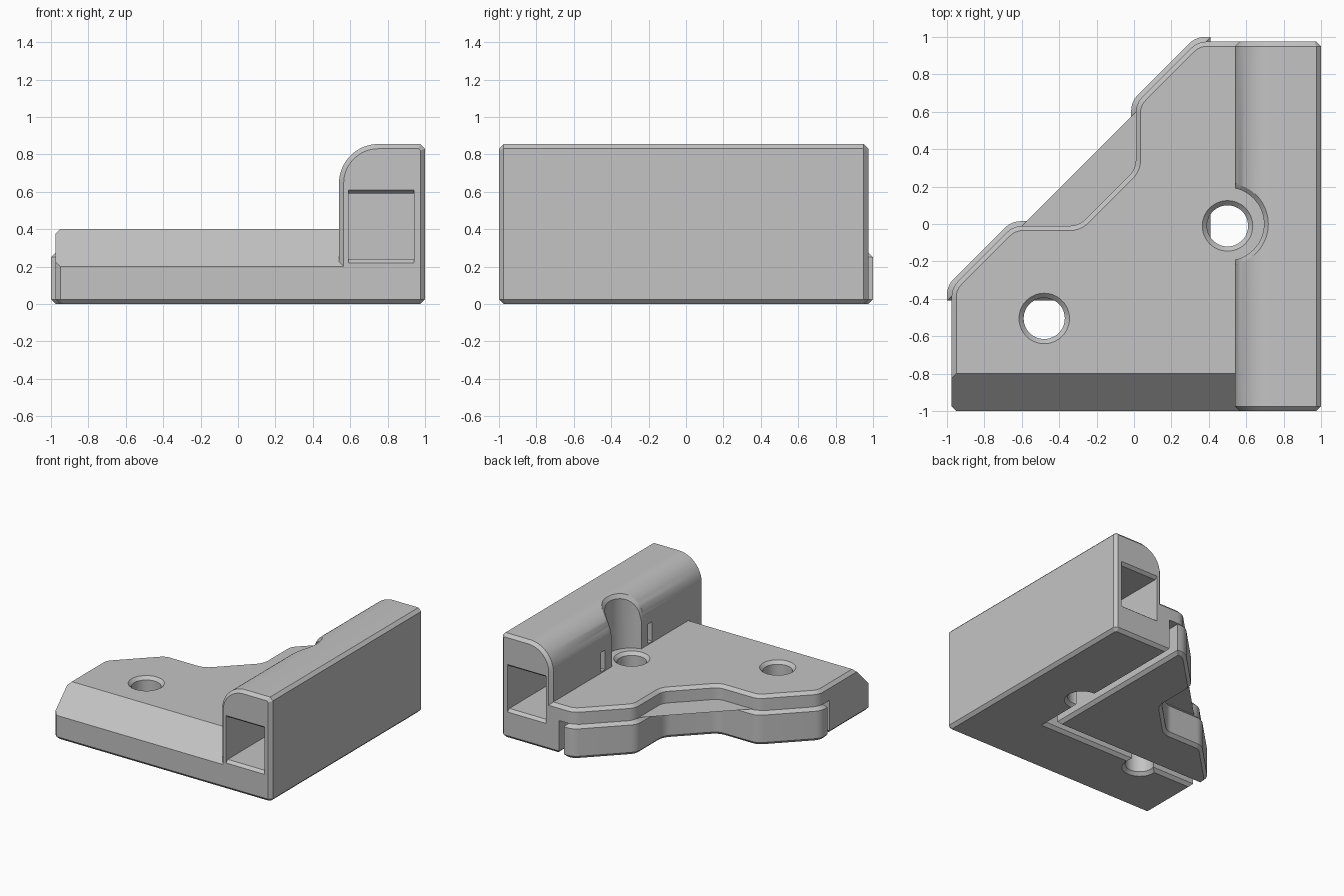
import bpy, bmesh
from math import sin, cos, pi, sqrt, radians
from mathutils import Vector

cube = bpy.data.objects.get("Cube")
if cube:
    bpy.data.objects.remove(cube, do_unlink=True)

grey = bpy.data.materials.new("light grey plastic")
grey.use_nodes = True
grey.diffuse_color = (0.55, 0.55, 0.55, 1)
grey.node_tree.nodes["Principled BSDF"].inputs["Base Color"].default_value = grey.diffuse_color
C = 0.025  # chamfer size


def inset(pts, d):
    """Offset a counter-clockwise outline inward with mitred corners."""
    out = []
    for i, p in enumerate(pts):
        p = Vector(p)
        e1 = (p - Vector(pts[i - 1])).normalized()
        e2 = (Vector(pts[(i + 1) % len(pts)]) - p).normalized()
        n1, n2 = Vector((-e1.y, e1.x)), Vector((-e2.y, e2.x))
        out.append(p + (n1 + n2) * d / (1 + n1.dot(n2)))
    return out


def skin(name, rings):
    """Closed solid through a stack of equal rings."""
    bm = bmesh.new()
    vs = [[bm.verts.new(p) for p in ring] for ring in rings]
    n = len(vs[0])
    for a, b in zip(vs, vs[1:]):
        for i in range(n):
            j = (i + 1) % n
            bm.faces.new((a[i], a[j], b[j], b[i]))
    bm.faces.new(vs[0][::-1])
    bm.faces.new(vs[-1])
    bmesh.ops.recalc_face_normals(bm, faces=bm.faces)
    me = bpy.data.meshes.new(name)
    bm.to_mesh(me)
    bm.free()
    me.materials.append(grey)
    ob = bpy.data.objects.new(name, me)
    bpy.context.collection.objects.link(ob)
    return ob


AXES = {"x": lambda u, v, w: (w, u, v),
        "y": lambda u, v, w: (u, w, v),
        "z": lambda u, v, w: (u, v, w)}


def loft(name, outline, layers, axis="z"):
    """Prism whose layers are (position, inset) pairs along an axis."""
    return skin(name, [[AXES[axis](p.x, p.y, w) for p in inset(outline, d)]
                       for w, d in layers])


def combine(target, other, operation):
    mod = target.modifiers.new(operation, "BOOLEAN")
    mod.operation, mod.object, mod.solver = operation, other, "EXACT"
    bpy.context.view_layer.objects.active = target
    bpy.ops.object.modifier_apply(modifier=mod.name)
    bpy.data.objects.remove(other, do_unlink=True)


def rect(x0, y0, x1, y1):
    return [(x0, y0), (x1, y0), (x1, y1), (x0, y1)]


def chevron(d):
    """Rounded stepped inner edge, moved inward by d."""
    k = d * sqrt(2)
    s, m = 0.67 - k, 0.32 - k
    x = -0.015 + d
    half = [(1 - d - s, 1 - d), (x, x + s), (x, x + m)]
    pts = half + [(-b, -a) for a, b in reversed(half)]
    pts = [(0.6, 1 - d)] + pts + [(-1 + d, -0.6)]
    out = []
    for i in range(1, len(pts) - 1):
        q, p, r = (Vector(pts[i + k]) for k in (-1, 0, 1))
        a, b = p + (q - p).normalized() * 0.05, p + (r - p).normalized() * 0.05
        for step in range(6):
            t = step / 5
            out.append(a * (1 - t) ** 2 + p * 2 * t * (1 - t) + b * t * t)
    return out


# Base plate with chamfered rims
lo, hi = -1, 1 - C
corners = [(-hi, lo + C), (-hi + C, lo), (1 - C, lo), (1, lo + C),
           (1, hi - C), (1 - C, hi)]
body = loft("corner_bracket", corners + chevron(C),
            [(0, C), (C, 0), (0.4 - C, 0), (0.4, C)])

# L-shaped panel slot under the plate, and the sloping front edge
slot = loft("slot_cutter", rect(-1.3, -0.47, 0.47, 1.3),
            [(-C, -2 * C), (C, 0), (0.275, 0)])
combine(body, slot, "DIFFERENCE")
slope = loft("slope_cutter", [(-1.1, 0.1), (-0.7, 0.5), (-1.1, 0.5)],
             [(-1.2, 0), (1.2, 0)], "x")
combine(body, slope, "DIFFERENCE")

# Raised channel housing with one rounded shoulder
R, TOP, SIDE = 0.21, 0.855, 0.54
arc = [(SIDE + R - R * sin(a), TOP - R + R * cos(a))
       for a in (i * pi / 32 for i in range(17))]
housing = loft("housing", [(SIDE, 0.1), (1, 0.1), (1, TOP - C), (1 - C, TOP)] + arc,
               [(lo, C), (lo + C, 0), (hi - C, 0), (hi, C)], "y")


def surface(x):
    u = min(max(SIDE + R - x, 0), R)
    return TOP - R + sqrt(R * R - u * u)


# Screwdriver notch in the housing, its rim chamfer following the shoulder
def ring(r, height):
    pts = [(0.5 + r * cos(a), r * sin(a)) for a in (i * pi / 32 for i in range(64))]
    return [(x, y, height(x)) for x, y in pts]


notch = skin("notch_cutter", [ring(0.195, lambda x: 0.2),
                              ring(0.195, lambda x: surface(x) - C),
                              ring(0.22, lambda x: surface(x) + 0.002),
                              ring(0.22, lambda x: 1.1)])
combine(housing, notch, "DIFFERENCE")
combine(body, housing, "UNION")

# Channel pockets from both ends, with flared mouths and narrow side slits
for end, sign in ((lo, 1), (hi, -1)):
    def mouth(y, flare):
        return [(x, y, z) for x, z in rect(0.59, 0.24 - flare, 0.94, 0.59 + flare)]
    pocket = skin("pocket_cutter", [mouth(end - sign * C, 0.04), mouth(end + sign * C, 0),
                                    mouth(-sign * 0.275, 0)])
    combine(body, pocket, "DIFFERENCE")
    y = -sign * 0.305
    slit = loft("slit_cutter", rect(0.45, y - C, 0.65, y + C), [(0.41, 0), (0.57, 0)])
    combine(body, slit, "DIFFERENCE")

# Screw holes, countersunk on both faces
for cx, cy in ((0.5, -0.01), (-0.48, -0.505)):
    circle = [(cx + 0.11 * cos(i * pi / 24), cy + 0.11 * sin(i * pi / 24)) for i in range(48)]
    hole = loft("hole_cutter", circle, [(-C, -2 * C), (C, 0), (0.4 - C, 0), (0.4 + C, -2 * C)])
    combine(body, hole, "DIFFERENCE")

# Inner jaw that closes the panel slot
jaw = loft("inner_jaw", [(-1, -0.41), (0.41, -0.41), (0.41, 1)] + chevron(0),
           [(0, C), (C, 0), (0.25, 0), (0.275, C), (0.28, C + 0.004)])

for ob in (body, jaw):
    bpy.ops.object.select_all(action="DESELECT")
    ob.select_set(True)
    bpy.context.view_layer.objects.active = ob
    bpy.ops.object.shade_smooth_by_angle(angle=radians(25))
